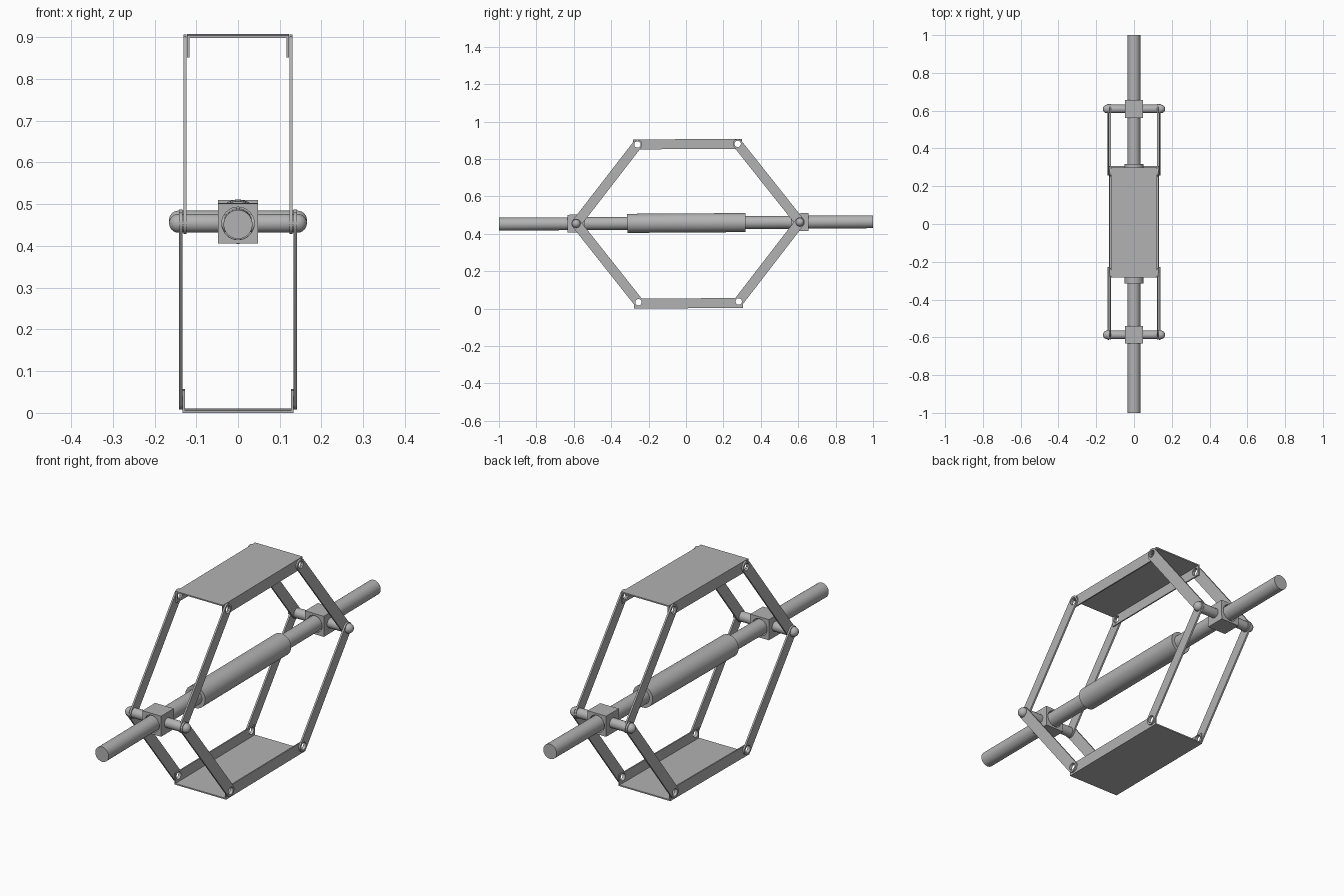
import bpy, bmesh, math
from mathutils import Matrix, Vector

cube = bpy.data.objects.get("Cube")
if cube:
    bpy.data.objects.remove(cube, do_unlink=True)

steel = bpy.data.materials.new("steel_grey")
steel.use_nodes = True
GREY = (0.45, 0.45, 0.45, 1)
steel.diffuse_color = GREY
steel.node_tree.nodes["Principled BSDF"].inputs["Base Color"].default_value = GREY

# Whole mechanism leans very slightly up towards the back
FRAME = Matrix.Translation((0, 0, 0.458)) @ Matrix.Rotation(0.0065, 4, 'X')
ALONG_Y = Matrix.Rotation(-math.pi / 2, 4, 'X')
ALONG_X = Matrix.Rotation(math.pi / 2, 4, 'Y')
SIDE_PLANE = Matrix(((0, 0, 1, 0), (1, 0, 0, 0), (0, 1, 0, 0), (0, 0, 0, 1)))

MID = 0.011       # centre of the linkage along y
PIN_Y = 0.598     # hinge pin distance from the centre
JOINT_Y = 0.268   # plate joint distance from the centre
JOINT_Z = 0.422
HOLE = 0.017


def finish(name, mesh, matrix):
    mesh.transform(FRAME @ matrix)
    mesh.materials.clear()
    mesh.materials.append(steel)
    obj = bpy.data.objects.new(name, mesh)
    bpy.context.collection.objects.link(obj)
    bpy.ops.object.select_all(action='DESELECT')
    obj.select_set(True)
    bpy.context.view_layer.objects.active = obj
    bpy.ops.object.shade_smooth_by_angle(angle=math.radians(35))


def from_bmesh(name, bm, matrix):
    mesh = bpy.data.meshes.new(name)
    bm.to_mesh(mesh)
    bm.free()
    finish(name, mesh, matrix)


def box(name, size, centre):
    bm = bmesh.new()
    bmesh.ops.create_cube(bm, size=1)
    bmesh.ops.scale(bm, vec=size, verts=bm.verts)
    from_bmesh(name, bm, Matrix.Translation(centre))


def rod(name, radius, length, y):
    bm = bmesh.new()
    bmesh.ops.create_cone(bm, cap_ends=True, segments=48, radius1=radius,
                          radius2=radius, depth=length)
    from_bmesh(name, bm, Matrix.Translation((0, y, 0)) @ ALONG_Y)


def arc(centre, radius, start=0, sweep=2 * math.pi, steps=32):
    return [centre + radius * Vector((math.cos(a), math.sin(a)))
            for a in (start + sweep * i / steps for i in range(steps))]


def sheet(name, outlines, thickness, matrix):
    """Flat piece: the first outline is the edge, the others are holes."""
    curve = bpy.data.curves.new(name, 'CURVE')
    curve.dimensions = '2D'
    curve.fill_mode = 'BOTH'
    curve.extrude = thickness / 2
    for outline in outlines:
        spline = curve.splines.new('POLY')
        spline.points.add(len(outline) - 1)
        for point, co in zip(spline.points, outline):
            point.co = (co.x, co.y, 0, 1)
        spline.use_cyclic_u = True
    helper = bpy.data.objects.new(name + "_outline", curve)
    bpy.context.collection.objects.link(helper)
    bpy.context.view_layer.update()
    graph = bpy.context.evaluated_depsgraph_get()
    mesh = bpy.data.meshes.new_from_object(helper.evaluated_get(graph))
    bpy.data.objects.remove(helper, do_unlink=True)
    bm = bmesh.new()
    bm.from_mesh(mesh)
    bmesh.ops.remove_doubles(bm, verts=bm.verts, dist=1e-5)
    bmesh.ops.recalc_face_normals(bm, faces=bm.faces)
    bm.to_mesh(mesh)
    bm.free()
    finish(name, mesh, matrix)


def rectangle(x0, x1, y0, y1):
    return [Vector(p) for p in ((x0, y0), (x1, y0), (x1, y1), (x0, y1))]


# Central shaft and the sleeve around it
rod("shaft", 0.0345, 2.0, 0)
rod("sleeve", 0.051, 0.632, 0.002)

# Sliding blocks with a bore, and round-ended hinge pins
for end, sign in (("front", -1), ("back", 1)):
    y = MID + sign * PIN_Y
    sheet(end + "_block", [rectangle(-0.048, 0.048, -0.048, 0.048),
                           arc(Vector((0, 0)), 0.039)], 0.093,
          Matrix.Translation((0, y, 0)) @ ALONG_Y)
    for side, s in (("left", 1), ("right", -1)):
        bm = bmesh.new()
        bmesh.ops.create_uvsphere(bm, u_segments=32, v_segments=17, radius=0.0225)
        # Stretch the ball into a capsule reaching out from the block
        for v in bm.verts:
            v.co.z += math.copysign(0.0515, v.co.z)
        from_bmesh(f"{end}_{side}_pin", bm,
                   Matrix.Translation((s * 0.091, y, 0)) @ ALONG_X)

# Top and bottom channel plates with flanges, and the four arms of each
for level, up, half_width, arm_x, edge in (("top", 1, 0.122, 0.127, 0.448),
                                           ("bottom", -1, 0.133, 0.137, 0.456)):
    joint_z = up * (JOINT_Z if up < 0 else JOINT_Z - 0.001)
    box(level + "_plate", (2 * half_width, 0.584, 0.006),
        (0, MID, up * (edge - 0.003)))
    joints = [Vector((MID + s * JOINT_Y, joint_z)) for s in (-1, 1)]
    for side, s in (("left", 1), ("right", -1)):
        z0, z1 = sorted((up * (edge - 0.001), up * (edge - 0.053)))
        flange = rectangle(MID - 0.292, MID + 0.292, z0, z1)
        sheet(f"{level}_{side}_flange",
              [flange] + [arc(j, HOLE) for j in joints], 0.006,
              Matrix.Translation((s * (half_width - 0.003), 0, 0)) @ SIDE_PLANE)
        for end, e, joint in (("front", -1, joints[0]), ("back", 1, joints[1])):
            pin = Vector((MID + e * PIN_Y, 0))
            run = joint - pin
            heading = math.atan2(run.y, run.x)
            edge_line = (arc(joint, 0.026, heading - math.pi / 2, math.pi, 12)
                         + [joint + 0.026 * Vector((-run.y, run.x)).normalized()]
                         + arc(pin, 0.026, heading + math.pi / 2, math.pi, 12)
                         + [pin + 0.026 * Vector((run.y, -run.x)).normalized()])
            sheet(f"{level}_{end}_{side}_arm", [edge_line, arc(joint, HOLE)], 0.008,
                  Matrix.Translation((s * arm_x, 0, 0)) @ SIDE_PLANE)
